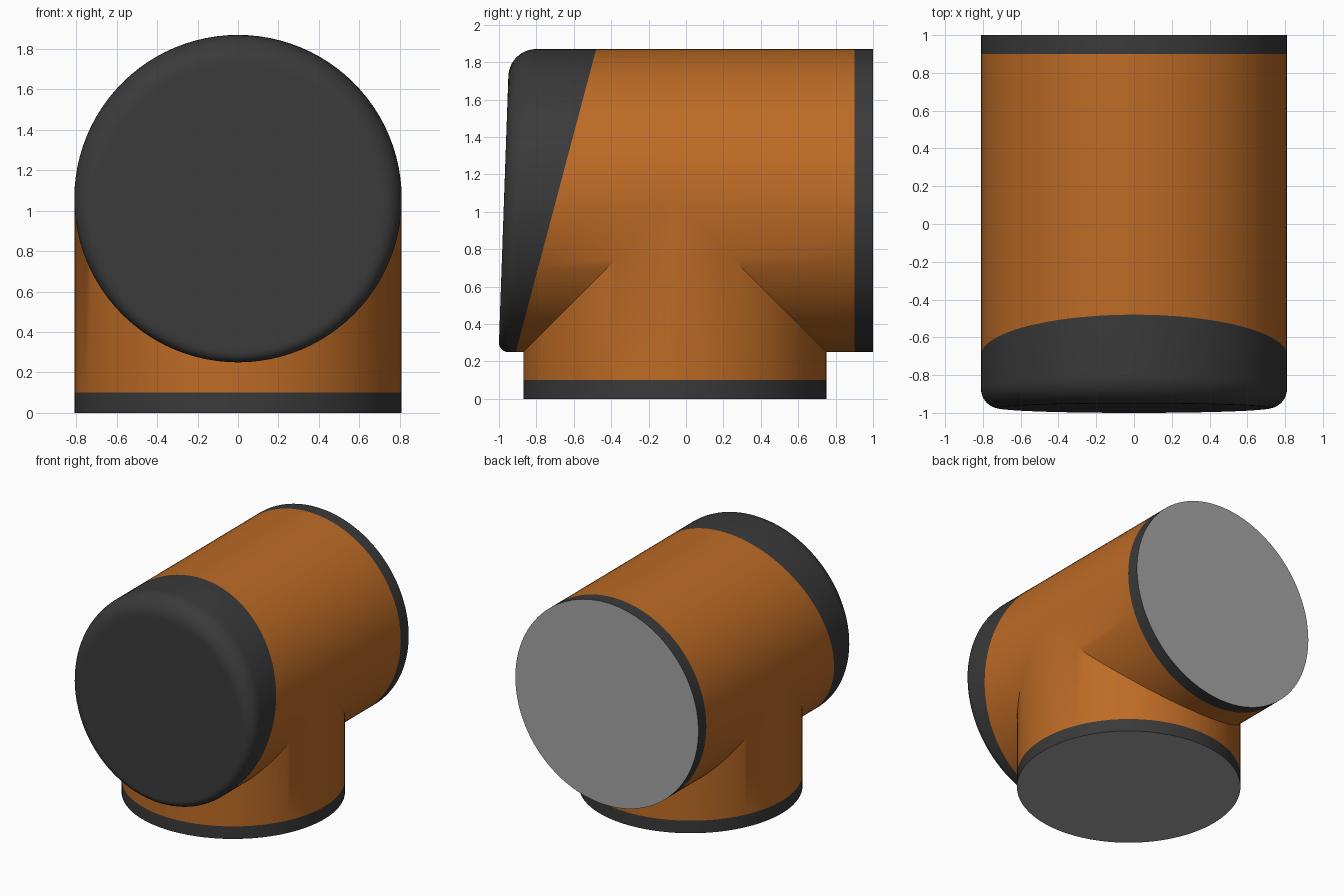
import bpy, bmesh, math

if "Cube" in bpy.data.objects:
    bpy.data.objects.remove(bpy.data.objects["Cube"])

N = 96            # sides of both tubes
R = 0.81          # tube radius
ZC = 1.06         # height of the horizontal tube axis
YC = -0.06        # y of the vertical tube axis
ANG = [2 * math.pi * i / N for i in range(N)]


def material(name, rgb):
    m = bpy.data.materials.new(name)
    m.diffuse_color = (*rgb, 1)
    m.use_nodes = True
    m.node_tree.nodes["Principled BSDF"].inputs["Base Color"].default_value = m.diffuse_color
    return m


ORANGE = material("orange", (0.51, 0.147, 0.019))
DARK = material("dark grey", (0.042, 0.042, 0.042))
GREY = material("light grey", (0.38, 0.38, 0.38))


def loft(bm, rings):
    """Skin a list of closed rings; returns the vertex rings."""
    vs = [[bm.verts.new(p) for p in ring] for ring in rings]
    for a, b in zip(vs, vs[1:]):
        for i in range(N):
            j = (i + 1) % N
            bm.faces.new((a[i], a[j], b[j], b[i]))
    return vs


def finish(bm, name, mat, outward=None):
    bmesh.ops.remove_doubles(bm, verts=bm.verts, dist=1e-5)
    bmesh.ops.dissolve_degenerate(bm, edges=bm.edges, dist=1e-6)
    # point every face away from the given tube axis / centre
    for f in bm.faces:
        f.normal_update()
        if f.normal.dot(outward(f.calc_center_median())) < 0:
            f.normal_flip()
    me = bpy.data.meshes.new(name)
    bm.to_mesh(me)
    bm.free()
    me.materials.append(mat)
    ob = bpy.data.objects.new(name, me)
    bpy.context.collection.objects.link(ob)
    bpy.ops.object.select_all(action='DESELECT')
    ob.select_set(True)
    bpy.context.view_layer.objects.active = ob
    bpy.ops.object.shade_smooth_by_angle(angle=math.radians(30))


def centre_dir(p):
    return p - type(p)((0, YC, ZC))


def ring_y(yfun, r=R):
    """Ring round the horizontal axis, y given per angle."""
    return [(r * math.cos(a), yfun(a), ZC + r * math.sin(a)) for a in ANG]


def ring_z(zfun):
    """Ring round the vertical axis, z given per angle."""
    return [(R * math.cos(a), YC + R * math.sin(a), zfun(a)) for a in ANG]


def seam(a):      # slanted plane between body and front cap
    return -0.695 + 0.215 * math.sin(a)


def gap(a):       # half width of the opening where the tubes meet
    return max(0.0, -R * math.sin(a))


# Body: horizontal tube with a saddle opening, joined to the vertical tube
bm = bmesh.new()
loft(bm, [ring_y(seam), ring_y(lambda a: YC - gap(a))])
loft(bm, [ring_y(lambda a: YC + gap(a)), ring_y(lambda a: 0.9)])
loft(bm, [ring_z(lambda a: 0.1), ring_z(lambda a: ZC - R * abs(math.sin(a)))])
finish(bm, "tee_body", ORANGE, centre_dir)

# Front cap: tilted face, rounded edge wider at the top than at the bottom
STEPS = 10
rings = [ring_y(seam)]
for k in range(STEPS + 2):
    ring = []
    t = min(k, STEPS) / STEPS * math.pi / 2
    for a in ANG:
        f = 0.10 + 0.05 * math.sin(a)
        rad = R - f + f * math.cos(t) - (0.02 if k > STEPS else 0)
        z_in = ZC + (min(R - f, rad)) * math.sin(a)
        y = -1.0 + (z_in - 0.30) * 0.05 / 1.42 + f * (1 - math.sin(t))
        ring.append((rad * math.cos(a), y, ZC + rad * math.sin(a)))
    rings.append(ring)
bm = bmesh.new()
bm.faces.new(loft(bm, rings)[-1])
finish(bm, "front_cap", DARK, centre_dir)

# Dark end bands
bm = bmesh.new()
loft(bm, [ring_y(lambda a: 0.9), ring_y(lambda a: 1.0)])
finish(bm, "back_band", DARK, centre_dir)
bm = bmesh.new()
loft(bm, [ring_z(lambda a: 0.0), ring_z(lambda a: 0.1)])
finish(bm, "base_band", DARK, centre_dir)

# Light grey end discs
for name, ring in (("back_disc", ring_y(lambda a: 1.0)),
                   ("base_disc", ring_z(lambda a: 0.0))):
    bm = bmesh.new()
    bm.faces.new([bm.verts.new(p) for p in ring])
    finish(bm, name, GREY, centre_dir)
